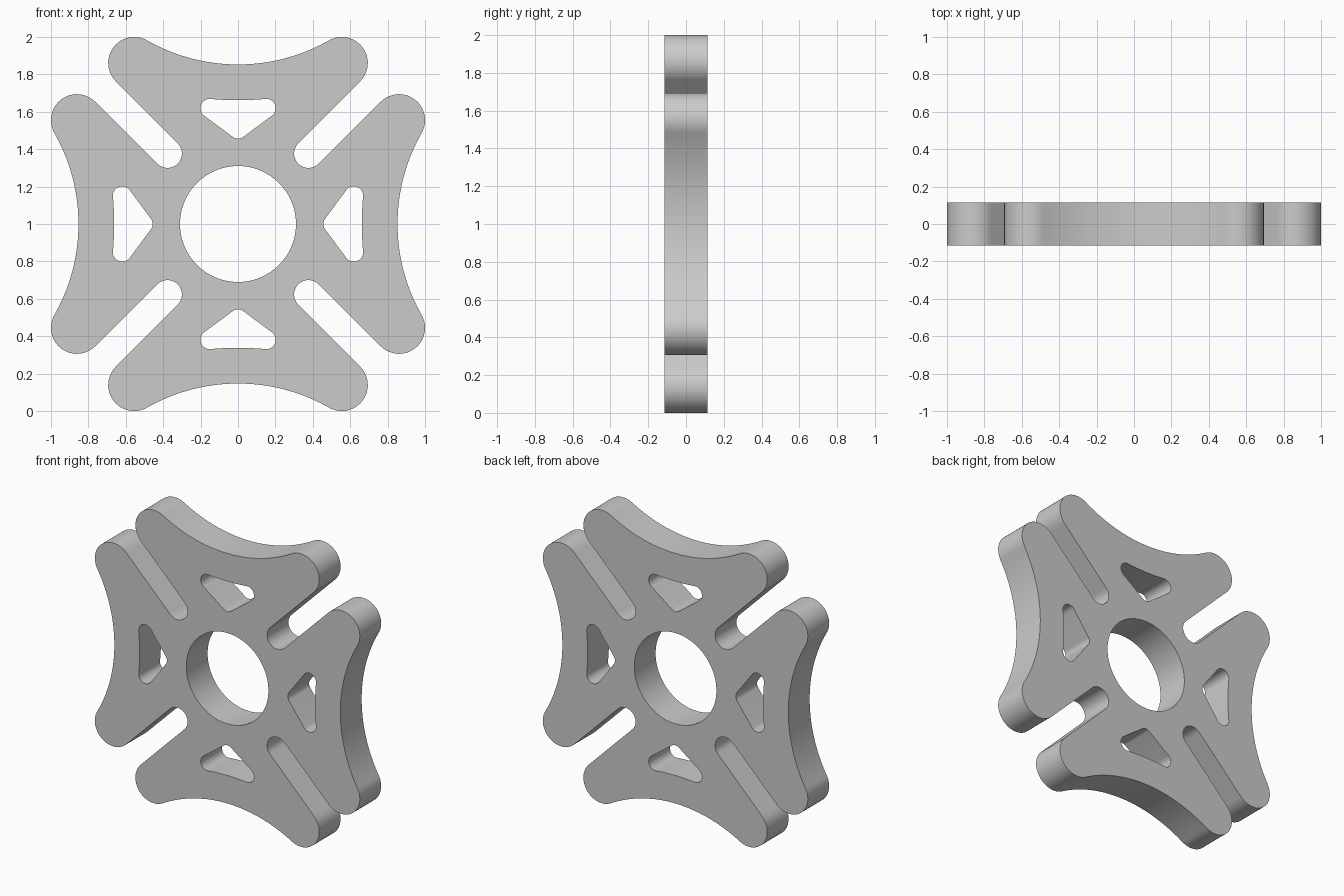
import bpy
from math import sin, cos, radians, degrees, atan2, hypot

if "Cube" in bpy.data.objects:
    bpy.data.objects.remove(bpy.data.objects["Cube"])

HALF_DEPTH = 0.115


def arc(cx, cy, r, a0, a1, n):
    """Points on an arc, angles in degrees (a1 < a0 runs clockwise)."""
    angles = [radians(a0 + (a1 - a0) * i / n) for i in range(n + 1)]
    return [(cx + r * cos(a), cy + r * sin(a)) for a in angles]


def turn(points, quarter):
    """Rotate points about the hub by quarter turns."""
    c, s = [(1, 0), (0, 1), (-1, 0), (0, -1)][quarter]
    return [(x * c - y * s, x * s + y * c) for x, y in points]


def dished_edge(x, y, r, mid):
    """Two round corners at (+-x, y) joined by a tangent concave arc through (0, mid)."""
    k = r - (mid - y) + 2 * (mid - y) - r          # mid height above corner centres
    m = r - k
    d = (x * x - m * m) / (2 * m)                  # dish centre above corner centres
    big = hypot(x, d) - r
    return y + d, big, degrees(atan2(d, x))


def arm_outline():
    x, y, r = 0.555, 0.861, 0.139
    cy, big, t = dished_edge(x, y, r, 0.853)
    return (arc(0.377, 0.377, 0.077, -45, -225, 20)         # slot end
            + arc(x, y, r, -45, 180 - t, 24)                # right tip
            + arc(0, cy, big, -t, t - 180, 40)[1:-1]        # dished rim
            + arc(-x, y, r, t, 225, 24))                    # left tip


def window_outline():
    x, y, r = 0.151, 0.619, 0.050
    cy, big, t = dished_edge(x, y, r, 0.662)
    side = -53.7
    return (arc(x, y, r, side, 180 - t, 16)
            + arc(0, cy, big, -t, t - 180, 12)[1:-1]
            + arc(-x, y, r, t, 180 - side, 16)
            + arc(0, 0.501, 0.045, 180 - side, 360 + side, 14))


# Profile: four-armed outline, hub bore and four windows
outline = [p for q in range(4) for p in turn(arm_outline(), q)]
bore = arc(0, 0, 0.31, 0, 360, 96)[:-1]
loops = [outline, bore] + [turn(window_outline(), q) for q in range(4)]

curve = bpy.data.curves.new("slotted_plate", 'CURVE')
curve.dimensions = '2D'
curve.fill_mode = 'BOTH'
curve.extrude = HALF_DEPTH
for pts in loops:
    spline = curve.splines.new('POLY')
    spline.points.add(len(pts) - 1)
    for point, (px, py) in zip(spline.points, pts):
        point.co = (px, py, 0, 1)
    spline.use_cyclic_u = True

# Stand the plate upright and turn it into a welded mesh
plate = bpy.data.objects.new("slotted_plate", curve)
bpy.context.collection.objects.link(plate)
plate.rotation_euler = (radians(90), 0, 0)
plate.location = (0, 0, 1)
bpy.context.view_layer.objects.active = plate
plate.select_set(True)
bpy.ops.object.convert(target='MESH')
bpy.ops.object.mode_set(mode='EDIT')
bpy.ops.mesh.select_all(action='SELECT')
bpy.ops.mesh.remove_doubles(threshold=0.0001)
bpy.ops.mesh.normals_make_consistent(inside=False)
bpy.ops.object.mode_set(mode='OBJECT')
bpy.ops.object.shade_smooth_by_angle(angle=radians(30))
